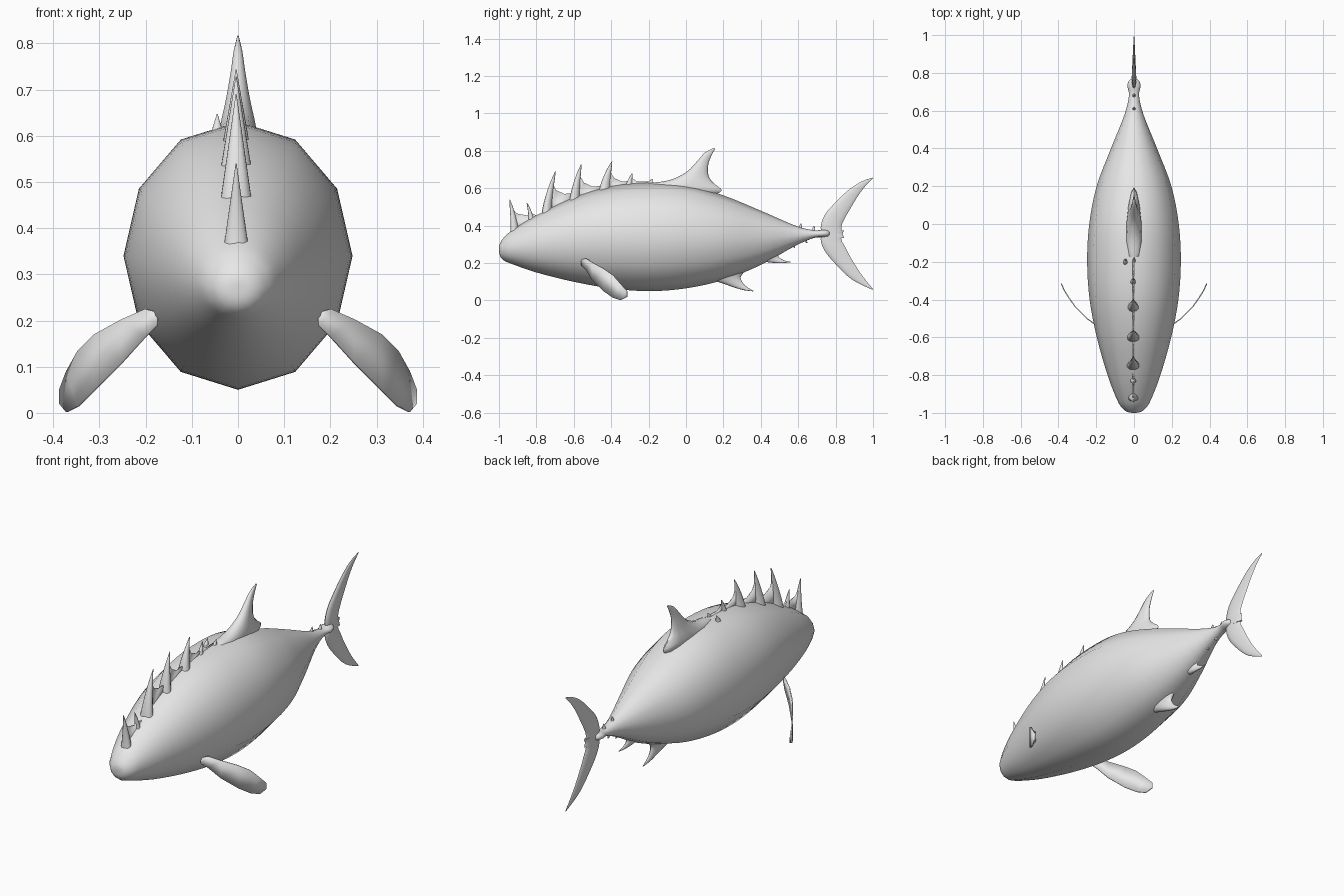
import bpy, bmesh, math
from mathutils import Vector

cube = bpy.data.objects.get("Cube")
if cube:
    bpy.data.objects.remove(cube, do_unlink=True)

grey = bpy.data.materials.new("plain grey")
grey.use_nodes = True
grey.diffuse_color = (0.8, 0.8, 0.8, 1)
grey.node_tree.nodes["Principled BSDF"].inputs["Base Color"].default_value = (0.8, 0.8, 0.8, 1)


def make(name, verts, faces, thickness=0, angle=70):
    """Mesh object with clean normals and smooth shading."""
    mesh = bpy.data.meshes.new(name)
    bm = bmesh.new()
    vs = [bm.verts.new(v) for v in verts]
    for f in faces:
        bm.faces.new([vs[i] for i in f])
    bmesh.ops.recalc_face_normals(bm, faces=bm.faces)
    bm.to_mesh(mesh)
    bm.free()
    mesh.materials.append(grey)
    obj = bpy.data.objects.new(name, mesh)
    bpy.context.collection.objects.link(obj)
    if thickness:
        mod = obj.modifiers.new("thickness", 'SOLIDIFY')
        mod.thickness = thickness
        mod.offset = 0
    bpy.ops.object.select_all(action='DESELECT')
    obj.select_set(True)
    bpy.context.view_layer.objects.active = obj
    bpy.ops.object.shade_smooth_by_angle(angle=math.radians(angle))
    return obj


def refine(rows, steps):
    """Smooth interpolation through station rows."""
    out = []
    for i in range(len(rows) - 1):
        quad = [rows[max(i - 1, 0)], rows[i], rows[i + 1], rows[min(i + 2, len(rows) - 1)]]
        for s in range(steps):
            t = s / steps
            out.append([b + 0.5 * t * (c - a + t * (2 * a - 5 * b + 4 * c - d + t * (3 * (b - c) + d - a)))
                        for a, b, c, d in zip(*quad)])
    return out + [list(rows[-1])]


def loft(name, rings, angle=70):
    n = len(rings[0])
    verts = [p for r in rings for p in r]
    faces = [(k * n + j, k * n + (j + 1) % n, (k + 1) * n + (j + 1) % n, (k + 1) * n + j)
             for k in range(len(rings) - 1) for j in range(n)]
    faces += [list(range(n)), list(range(len(verts) - n, len(verts)))]
    return make(name, verts, faces, angle=angle)


def fin(name, rows, steps=3, x=0, n=12):
    """Loft of teardrop chords: lead y, lead z, trail y, trail z, half width."""
    rings = []
    for ly, lz, ty, tz, h in refine(rows, steps):
        ring = []
        for j in range(n):
            a = math.tau * j / n
            u = (1 - math.cos(a)) / 2
            ring.append((x + max(h, 0.001) * math.sin(a) * (1.2 - 0.5 * u),
                         ly + (ty - ly) * u, lz + (tz - lz) * u))
        rings.append(ring)
    return loft(name, rings)


def spine(name, y, z, tip_y, tip_z, chord, half, x=0):
    """Curved thorn that narrows from a broad base to its tip."""
    rows = []
    for k in range(6):
        t = k / 5
        c = chord * (1 - t) ** 0.8 / 2 + 0.002
        mid, up = y + (tip_y - y) * t ** 1.6, z + (tip_z - z) * t
        rows.append((mid - c, up, mid + c, up, half * (1 - t) + 0.001))
    return fin(name, rows, 2, x)


# Body: y, bottom z, top z, half width
body = [(-1, .275, .285, .005), (-.995, .24, .305, .035), (-.975, .215, .335, .062),
        (-.93, .195, .375, .09), (-.8, .15, .455, .14), (-.6, .1, .55, .197),
        (-.4, .065, .61, .235), (-.2, .05, .63, .248), (0, .065, .62, .237),
        (.2, .11, .562, .198), (.4, .19, .48, .122), (.58, .29, .402, .05),
        (.68, .333, .376, .027), (.73, .338, .378, .035), (.76, .342, .375, .026),
        (.77, .355, .362, .004)]
rings = []
for y, lo, hi, w in refine(body, 4):
    rings.append([(w * math.sin(math.tau * j / 12), y,
                   (lo + hi) / 2 + (hi - lo) / 2 * math.cos(math.tau * j / 12)) for j in range(12)])
loft("body", rings, 89)

# Rear dorsal fin
fin("rear_dorsal_fin", [(-.2, .6, .14, .56, .042), (-.2, .625, .192, .588, .042),
                        (-.09, .643, .155, .622, .038), (0, .685, .122, .662, .028),
                        (.06, .745, .118, .72, .017), (.1, .79, .132, .765, .01),
                        (.15, .817, .155, .81, .002)])

# Tail lobes meeting behind the narrow stalk
fin("tail_upper_lobe", [(.73, .34, .845, .335, .012), (.72, .39, .83, .39, .013),
                        (.74, .455, .85, .44, .012), (.79, .515, .878, .49, .01),
                        (.87, .592, .92, .56, .007), (.94, .637, .96, .613, .004),
                        (.998, .657, 1, .653, .001)])
fin("tail_lower_lobe", [(.73, .38, .845, .375, .012), (.72, .325, .83, .33, .013),
                        (.74, .268, .85, .288, .012), (.79, .205, .878, .235, .01),
                        (.87, .125, .92, .165, .007), (.94, .083, .96, .11, .004),
                        (.998, .058, 1, .062, .001)])

# Lower fins
fin("anal_fin", [(.13, .14, .33, .19, .03), (.14, .112, .315, .157, .028),
                 (.2, .09, .292, .125, .02), (.26, .069, .305, .093, .012),
                 (.31, .055, .33, .07, .007), (.358, .049, .36, .052, .001)])
fin("rear_anal_fin", [(.39, .23, .5, .26, .02), (.4, .212, .495, .235, .018),
                      (.45, .203, .505, .225, .011), (.51, .2, .53, .213, .006),
                      (.558, .204, .56, .207, .001)])

# Front dorsal spines: base y, base z, tip y, tip z, chord, half width
spines = [(-.915, .355, -.943, .54, .045, .028), (-.825, .415, -.85, .52, .03, .018),
          (-.745, .45, -.698, .69, .055, .036), (-.595, .53, -.56, .728, .055, .034),
          (-.435, .58, -.396, .743, .06, .03), (-.305, .605, -.288, .678, .035, .016)]
for i, s in enumerate(spines):
    spine("dorsal_spine_%d" % (i + 1), *s, x=-.004)
spine("small_dorsal_spine", -.2, .61, -.185, .647, .03, .012, x=-.045)
spine("small_dorsal_spine_centre", -.195, .615, -.18, .65, .035, .012)

# Thin webs behind the spines
webs = [[(-.92, .36), (-.935, .5), (-.905, .465), (-.85, .455), (-.83, .47), (-.8, .455),
         (-.745, .47), (-.745, .44)],
        [(-.74, .44), (-.712, .625), (-.695, .59), (-.65, .57), (-.6, .575), (-.6, .52)],
        [(-.59, .52), (-.572, .675), (-.545, .63), (-.5, .608), (-.44, .615), (-.44, .57)],
        [(-.43, .58), (-.405, .69), (-.385, .655), (-.34, .635), (-.3, .64), (-.3, .6)],
        [(-.3, .6), (-.29, .655), (-.26, .635), (-.2, .635), (-.2, .6)]]
for i, outline in enumerate(webs):
    make("dorsal_web_%d" % (i + 1), [(-.004, y, z) for y, z in outline],
         [list(range(len(outline)))], 0.006, 30)

# Small finlets on the tail stalk
for i, y in enumerate((.61, .68)):
    spine("upper_finlet_%d" % (i + 1), y, .375 - i * .01, y + .005, .412 - i * .013, .022, .011)
for i, y in enumerate((.57, .635)):
    spine("lower_finlet_%d" % (i + 1), y, .305 + i * .025, y + .012, .28 + i * .027, .022, .011)

# Pectoral fins: x, y, low z, high z
blade = [(.175, -.56, .19, .218), (.2, -.535, .165, .225), (.25, -.5, .11, .203),
         (.31, -.44, .05, .17), (.345, -.39, .015, .135), (.37, -.35, .002, .09),
         (.385, -.315, .02, .05)]
for side, name in ((1, "left_pectoral_fin"), (-1, "right_pectoral_fin")):
    verts = [(side * x, y, z) for x, y, lo, hi in blade for z in (lo, hi)]
    faces = [(2 * k, 2 * k + 2, 2 * k + 3, 2 * k + 1) for k in range(len(blade) - 1)]
    make(name, verts, faces, 0.006, 10)
